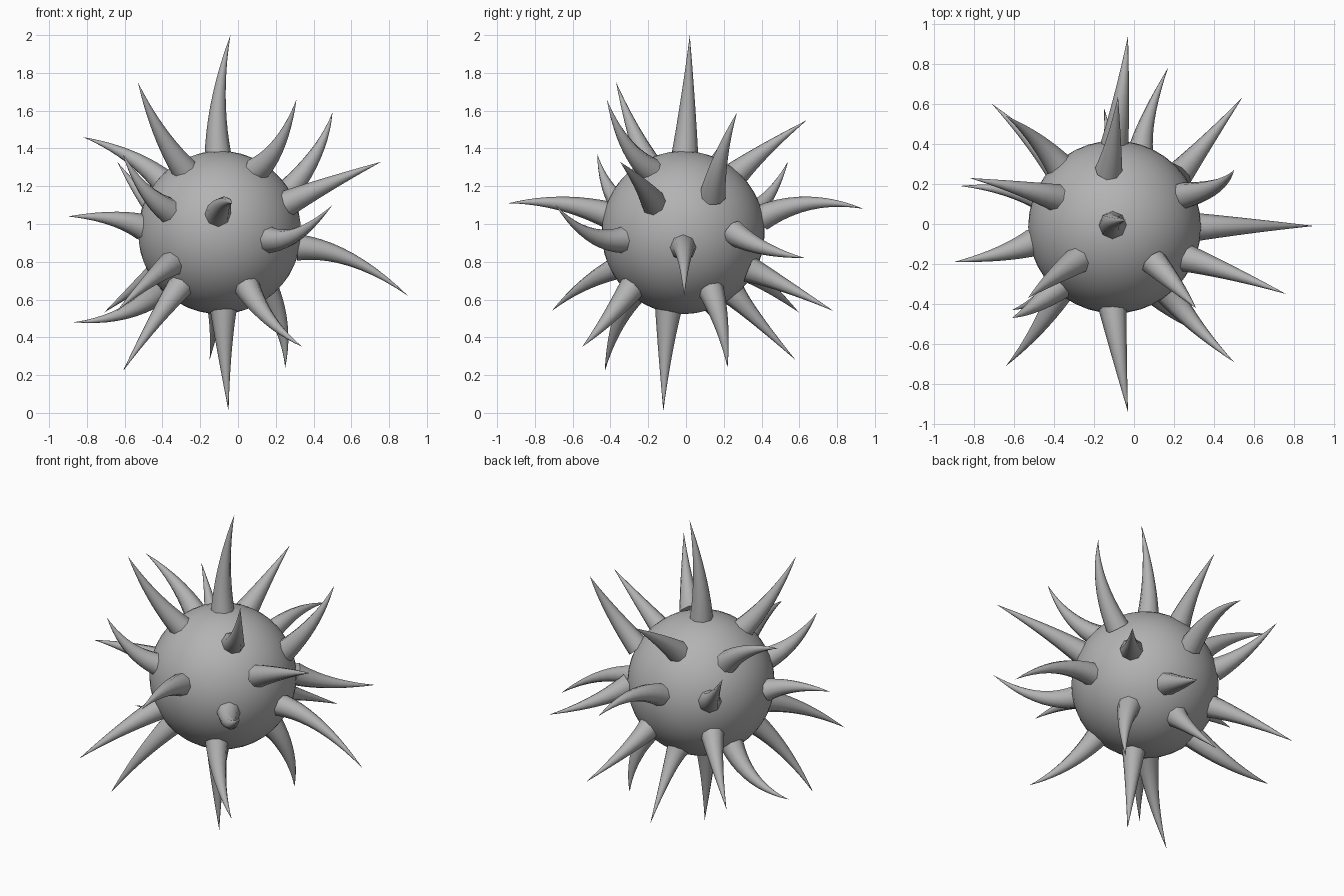
import bpy, bmesh, math
from mathutils import Vector

if "Cube" in bpy.data.objects:
    bpy.data.objects.remove(bpy.data.objects["Cube"])

CENTRE = Vector((-0.097, -0.015, 0.955))
RADIUS = 0.432
SIDES, RINGS = 8, 10

grey = bpy.data.materials.new("plain_grey")
grey.diffuse_color = (0.45, 0.45, 0.45, 1)
grey.use_nodes = True
grey.node_tree.nodes["Principled BSDF"].inputs["Base Color"].default_value = grey.diffuse_color


def finish(bm, name):
    """Turn a bmesh into a smooth grey object."""
    bmesh.ops.recalc_face_normals(bm, faces=bm.faces)
    for f in bm.faces:
        f.smooth = True
    mesh = bpy.data.meshes.new(name)
    bm.to_mesh(mesh)
    bm.free()
    mesh.materials.append(grey)
    obj = bpy.data.objects.new(name, mesh)
    bpy.context.collection.objects.link(obj)
    return obj


def spike(name, root, middle, tip):
    """Tapered horn from the ball, bending through a middle point to its tip."""
    p0 = CENTRE + Vector(root).normalized() * RADIUS * 0.97
    p2 = Vector(tip)
    p1 = Vector(middle) * 2 - (p0 + p2) / 2
    side = (p1 - p0).orthogonal().normalized()
    bm = bmesh.new()
    previous = None
    for i in range(RINGS):
        t = i / RINGS
        point = p0 * (1 - t) ** 2 + p1 * 2 * t * (1 - t) + p2 * t * t
        along = ((p1 - p0) * (1 - t) + (p2 - p1) * t).normalized()
        side = (side - along * side.dot(along)).normalized()
        other = along.cross(side)
        r = 0.07 * (1 - t)
        ring = []
        for k in range(SIDES):
            a = math.tau * k / SIDES
            ring.append(bm.verts.new(point + (side * math.cos(a) + other * math.sin(a)) * r))
        if previous:
            for k in range(SIDES):
                n = (k + 1) % SIDES
                bm.faces.new((previous[k], previous[n], ring[n], ring[k]))
        else:
            bm.faces.new(ring[::-1])
        previous = ring
    end = bm.verts.new(p2)
    for k in range(SIDES):
        bm.faces.new((previous[k], previous[(k + 1) % SIDES], end))
    obj = finish(bm, name)
    bpy.context.view_layer.objects.active = obj
    obj.select_set(True)
    bpy.ops.object.shade_smooth_by_angle(angle=math.radians(60))
    obj.select_set(False)


# Round body
ball = bmesh.new()
bmesh.ops.create_icosphere(ball, subdivisions=4, radius=RADIUS)
bmesh.ops.translate(ball, verts=ball.verts, vec=CENTRE)
finish(ball, "ball_body")

# Spikes: root direction from the centre, middle point, tip point
upper = [
    ((-0.01, 0.01, 0.43), (-0.10, 0.01, 1.68), (-0.04, 0.02, 2.00)),
    ((-0.19, -0.17, 0.34), (-0.42, -0.28, 1.50), (-0.53, -0.37, 1.75)),
    ((0.20, -0.18, 0.34), (0.22, -0.32, 1.43), (0.31, -0.42, 1.66)),
    ((0.35, 0.16, 0.20), (0.41, 0.19, 1.37), (0.50, 0.27, 1.59)),
    ((0.37, -0.16, 0.16), (0.50, -0.25, 1.22), (0.76, -0.35, 1.33)),
    ((-0.03, 0.29, 0.32), (-0.10, 0.43, 1.40), (-0.08, 0.64, 1.55)),
    ((-0.28, 0.31, 0.07), (-0.50, 0.43, 1.14), (-0.64, 0.54, 1.33)),
    ((-0.30, 0.15, 0.27), (-0.58, 0.18, 1.36), (-0.82, 0.23, 1.46)),
    ((-0.28, -0.30, 0.12), (-0.50, -0.41, 1.19), (-0.61, -0.47, 1.37)),
]
middle = [
    ((0.27, -0.33, -0.04), (0.32, -0.52, 0.95), (0.50, -0.69, 1.10)),
    ((0.42, 0.00, -0.08), (0.60, -0.01, 0.81), (0.90, -0.01, 0.62)),
    ((0.33, 0.27, 0.00), (0.37, 0.42, 0.87), (0.54, 0.63, 0.82)),
    ((0.00, 0.43, 0.08), (-0.06, 0.66, 1.11), (-0.03, 0.94, 1.08)),
    ((-0.01, -0.42, 0.10), (-0.07, -0.68, 1.11), (-0.03, -0.94, 1.11)),
    ((-0.42, -0.08, 0.03), (-0.68, -0.15, 1.03), (-0.90, -0.19, 1.04)),
]
lower = [
    ((0.15, -0.28, -0.30), (0.17, -0.42, 0.49), (0.34, -0.55, 0.35)),
    ((0.25, 0.15, -0.31), (0.23, 0.19, 0.45), (0.25, 0.22, 0.24)),
    ((0.02, -0.08, -0.42), (-0.07, -0.11, 0.30), (-0.05, -0.12, 0.01)),
    ((-0.22, -0.24, -0.30), (-0.45, -0.36, 0.47), (-0.61, -0.43, 0.22)),
    ((-0.02, 0.27, -0.33), (-0.12, 0.37, 0.50), (-0.15, 0.58, 0.28)),
    ((-0.30, 0.10, -0.30), (-0.60, 0.16, 0.53), (-0.87, 0.19, 0.48)),
    ((-0.26, -0.30, -0.17), (-0.48, -0.52, 0.69), (-0.64, -0.71, 0.54)),
    ((-0.28, 0.28, -0.17), (-0.52, 0.42, 0.68), (-0.71, 0.60, 0.53)),
    ((0.13, 0.36, -0.20), (0.07, 0.53, 0.67), (0.17, 0.78, 0.54)),
]
for group, spikes in (("upper", upper), ("middle", middle), ("lower", lower)):
    for number, points in enumerate(spikes, 1):
        spike(f"{group}_spike_{number}", *points)
